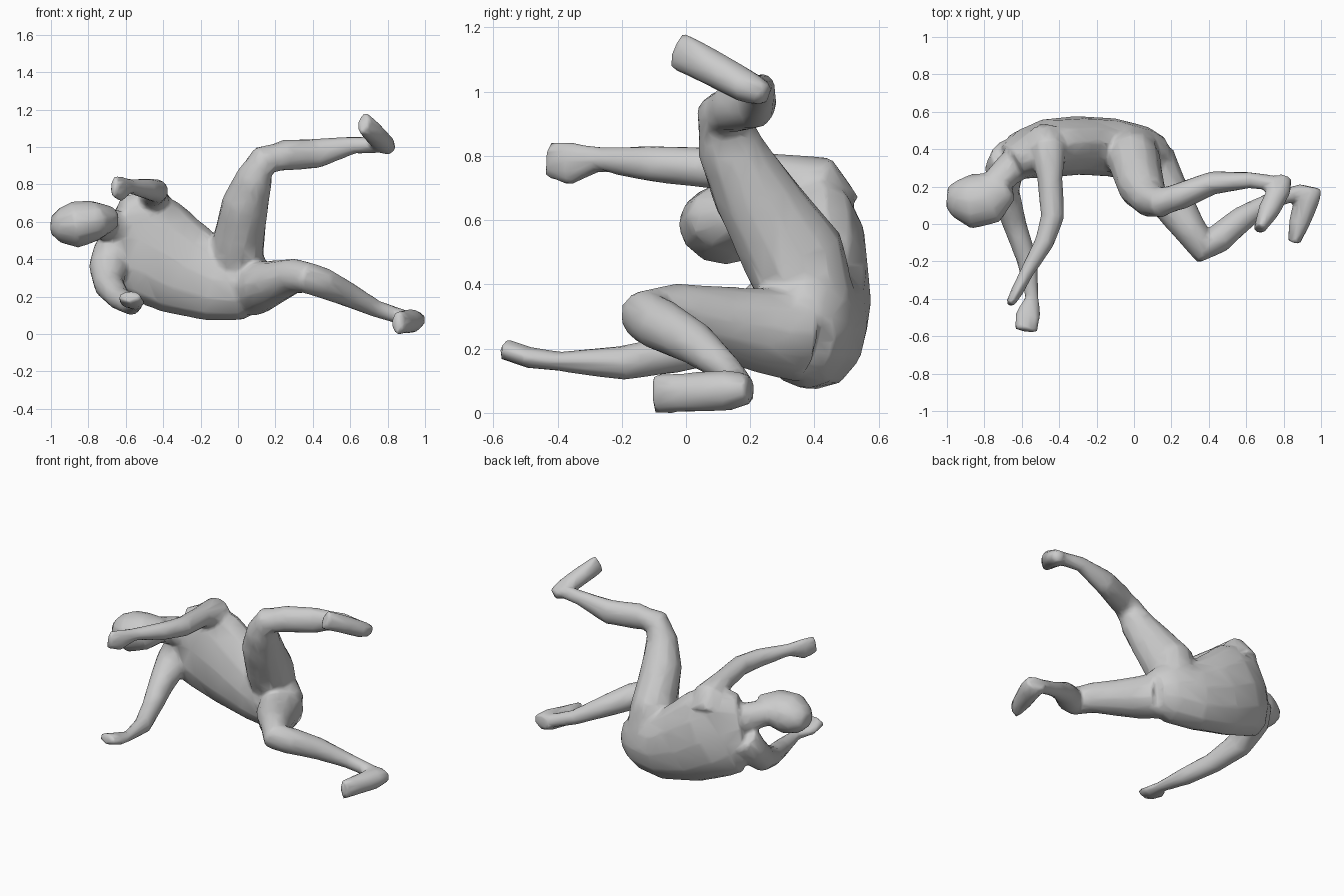
import bpy, bmesh, math
from mathutils import Vector

bm = bmesh.new()
SIDES = 12


def loft(sections, axis_a=(0, 0, 1), axis_b=None):
    """Closed tube: each section is x, y, z, half size along the axis, half size across it."""
    pts = [Vector(s[:3]) for s in sections]
    a, b = Vector(axis_a), Vector(axis_b or axis_a)
    rings = []
    for i, s in enumerate(sections):
        t = (pts[min(i + 1, len(pts) - 1)] - pts[max(i - 1, 0)]).normalized()
        wide = a.lerp(b, i / (len(pts) - 1))
        wide = (wide - t * wide.dot(t)).normalized()
        deep = t.cross(wide)
        ring = []
        for k in range(SIDES):
            ang = 2 * math.pi * k / SIDES
            ring.append(bm.verts.new(pts[i] + 1.05 * (wide * s[3] * math.cos(ang) + deep * s[4] * math.sin(ang))))
        rings.append(ring)
    for r0, r1 in zip(rings, rings[1:]):
        for k in range(SIDES):
            n = (k + 1) % SIDES
            bm.faces.new((r0[k], r0[n], r1[n], r1[k]))
    bm.faces.new(rings[0][::-1])
    bm.faces.new(rings[-1])


# Torso, pelvis to shoulders
loft([(.15, .36, .24, .12, .10), (.05, .37, .27, .19, .145), (-.12, .41, .28, .205, .15),
      (-.30, .42, .355, .25, .15), (-.46, .405, .45, .28, .15), (-.57, .375, .51, .285, .13),
      (-.66, .33, .53, .20, .095)], (0, 0, 1), (.55, .12, .83))
# Neck
loft([(-.58, .36, .54, .11, .10), (-.68, .28, .58, .085, .08), (-.78, .18, .60, .075, .07)])
# Head
loft([(-.67, .20, .62, .06, .07), (-.77, .14, .605, .105, .135), (-.87, .12, .585, .12, .14),
      (-.95, .14, .58, .09, .10), (-1.0, .145, .58, .045, .055)], (-.2, 0, 1))
# Upper arm and forearm, raised side
loft([(-.48, .45, .62, .10, .10), (-.46, .40, .71, .095, .095), (-.45, .25, .745, .062, .066),
      (-.435, .04, .765, .06, .06), (-.48, -.10, .775, .055, .05), (-.58, -.27, .79, .037, .035),
      (-.625, -.36, .775, .066, .032), (-.665, -.43, .79, .055, .022)])
# Upper arm and forearm, lower side
loft([(-.66, .36, .46, .11, .10), (-.695, .29, .36, .09, .10), (-.69, .17, .26, .08, .075),
      (-.635, -.01, .19, .06, .06), (-.57, -.20, .155, .052, .052), (-.545, -.39, .16, .03, .035),
      (-.565, -.48, .17, .032, .065), (-.58, -.57, .20, .032, .06)])
# Raised leg
loft([(-.01, .40, .32, .14, .13), (.0, .34, .48, .135, .155), (.04, .20, .70, .12, .122),
      (.09, .13, .84, .093, .097), (.14, .115, .93, .08, .08), (.25, .15, .955, .07, .08),
      (.42, .22, .965, .06, .077), (.62, .235, 1.01, .042, .045), (.76, .215, 1.01, .04, .04)], (1, 0, 0), (0, 1, 0))
# Raised foot
loft([(.81, .25, .99, .035, .035), (.78, .19, 1.015, .05, .06), (.72, .07, 1.08, .055, .055),
      (.67, -.03, 1.13, .06, .03)])
# Lower leg
loft([(.08, .36, .24, .14, .13), (.14, .22, .26, .125, .125), (.22, .09, .285, .105, .105),
      (.30, -.03, .31, .09, .085), (.37, -.125, .30, .08, .085), (.45, -.08, .275, .08, .075),
      (.58, .03, .215, .065, .065), (.74, .13, .135, .045, .043), (.89, .17, .085, .04, .04)])
# Lower foot
loft([(.94, .20, .075, .045, .065), (.925, .13, .07, .062, .065), (.885, .01, .063, .06, .055),
      (.855, -.10, .06, .06, .032)])

bmesh.ops.recalc_face_normals(bm, faces=bm.faces)
mesh = bpy.data.meshes.new("reclining_body")
bm.to_mesh(mesh)
bm.free()
body = bpy.data.objects.new("reclining_body", mesh)
bpy.context.collection.objects.link(body)

# Fuse the limbs into one skin, soften the joins, then reduce to low-poly
fuse = body.modifiers.new("fuse", 'REMESH')
fuse.mode = 'VOXEL'
fuse.voxel_size = 0.014
fuse.use_smooth_shade = True
soft = body.modifiers.new("soften", 'SMOOTH')
soft.factor = 0.5
soft.iterations = 5
low = body.modifiers.new("low_poly", 'DECIMATE')
low.ratio = 0.08
